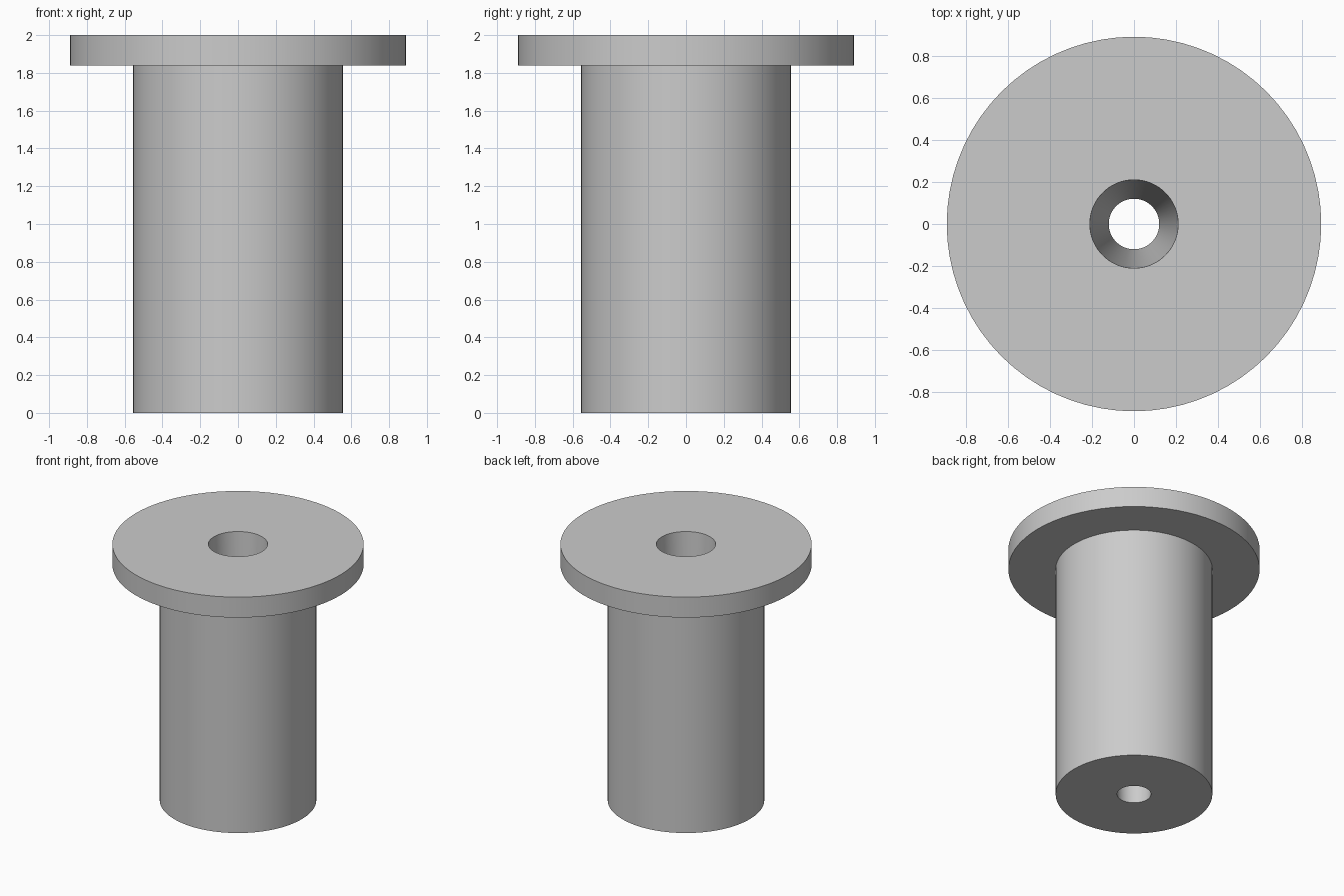
import bpy
import bmesh
from math import radians, tau
from mathutils import Vector

cube = bpy.data.objects.get("Cube")
if cube:
    bpy.data.objects.remove(cube, do_unlink=True)

SEGMENTS = 72
HEIGHT = 2.0
FLANGE_BOTTOM = 1.84
FLANGE_RADIUS = 0.89
SHAFT_RADIUS = 0.555
BORE_TOP = 0.21
BORE_BOTTOM = 0.12

grey = bpy.data.materials.new("plain grey")
grey.use_nodes = True
grey.diffuse_color = (0.6, 0.6, 0.6, 1)
grey.node_tree.nodes["Principled BSDF"].inputs["Base Color"].default_value = grey.diffuse_color


def lathe(name, profile, material):
    """Turn a closed (radius, height) outline around the z axis."""
    bm = bmesh.new()
    verts = [bm.verts.new((r, 0, z)) for r, z in profile]
    edges = [bm.edges.new((a, b)) for a, b in zip(verts, verts[1:] + verts[:1])]
    bmesh.ops.spin(bm, geom=verts + edges, cent=Vector(), axis=Vector((0, 0, 1)),
                   angle=tau, steps=SEGMENTS)
    bmesh.ops.remove_doubles(bm, verts=bm.verts[:], dist=0.0001)
    bmesh.ops.recalc_face_normals(bm, faces=bm.faces[:])
    mesh = bpy.data.meshes.new(name)
    bm.to_mesh(mesh)
    bm.free()
    mesh.materials.append(material)
    obj = bpy.data.objects.new(name, mesh)
    bpy.context.collection.objects.link(obj)
    return obj


# Flanged sleeve with a tapered through-bore
sleeve = lathe("flanged_sleeve", [
    (BORE_BOTTOM, 0),
    (SHAFT_RADIUS, 0),
    (SHAFT_RADIUS, FLANGE_BOTTOM),
    (FLANGE_RADIUS, FLANGE_BOTTOM),
    (FLANGE_RADIUS, HEIGHT),
    (BORE_TOP, HEIGHT),
], grey)

# Smooth round walls with crisp rims
bpy.ops.object.select_all(action="DESELECT")
sleeve.select_set(True)
bpy.context.view_layer.objects.active = sleeve
bpy.ops.object.shade_smooth_by_angle(angle=radians(30))
